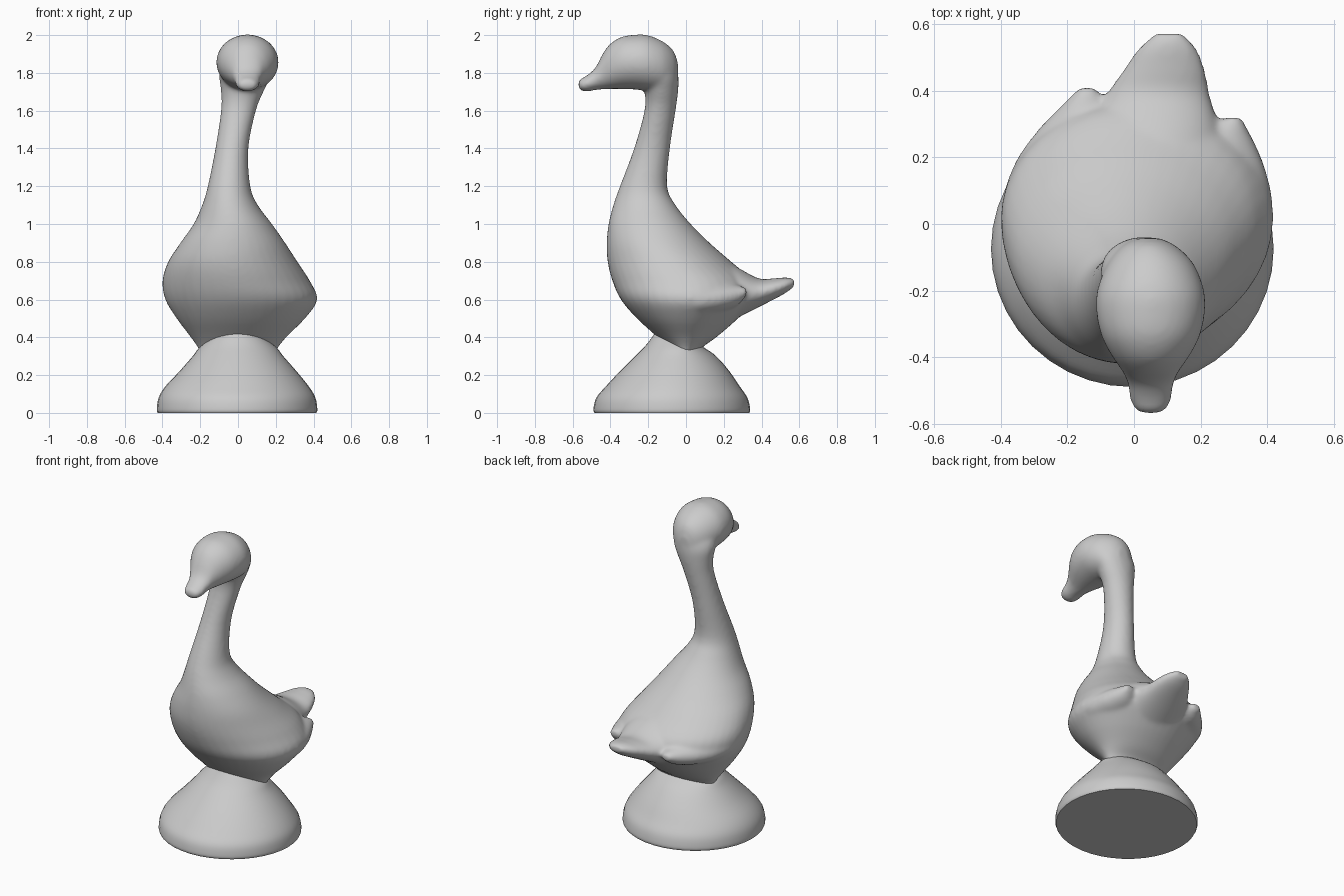
import bpy, bmesh, math

SIDES = 40


def resample(rows, n=4):
    """Smooth Catmull-Rom interpolation through the profile rows."""
    out = []
    for i in range(len(rows) - 1):
        a, b = rows[max(i - 1, 0)], rows[i]
        c, d = rows[i + 1], rows[min(i + 2, len(rows) - 1)]
        for k in range(n):
            t = k / n
            out.append([0.5 * (2 * q + (r - p) * t + (2 * p - 5 * q + 4 * r - s) * t * t
                               + (3 * q - p - 3 * r + s) * t ** 3)
                        for p, q, r, s in zip(a, b, c, d)])
    return out + [list(rows[-1])]


def skin(bm, rings):
    loops = [[bm.verts.new(p) for p in ring] for ring in rings]
    faces = [bm.faces.new(loops[0]), bm.faces.new(loops[-1])]
    for a, b in zip(loops, loops[1:]):
        for i in range(SIDES):
            j = (i + 1) % SIDES
            faces.append(bm.faces.new((a[i], a[j], b[j], b[i])))
    bmesh.ops.recalc_face_normals(bm, faces=faces)


def angles():
    return [2 * math.pi * i / SIDES for i in range(SIDES)]


def stack(bm, rows):
    """Horizontal egg sections: z, front y, widest y, back y, left x, right x."""
    rings = []
    for z, y0, ym, y1, x0, x1 in resample(rows):
        cx, rx = (x0 + x1) / 2, (x1 - x0) / 2
        rings.append([(cx + rx * math.cos(t),
                       ym + math.sin(t) * ((y1 - ym) if math.sin(t) > 0 else (ym - y0)), z)
                      for t in angles()])
    skin(bm, rings)


def along_y(bm, rows):
    """Upright oval sections: y, centre x, centre z, half width, half height."""
    skin(bm, [[(x + rx * math.cos(t), y, z + rz * math.sin(t)) for t in angles()]
              for y, x, z, rx, rz in resample(rows)])


def finish(bm, name, voxel=None):
    me = bpy.data.meshes.new(name)
    bm.to_mesh(me)
    bm.free()
    ob = bpy.data.objects.new(name, me)
    bpy.context.collection.objects.link(ob)
    if voxel:
        rm = ob.modifiers.new("blend", 'REMESH')
        rm.mode, rm.voxel_size, rm.use_smooth_shade = 'VOXEL', voxel, True
        sm = ob.modifiers.new("soften", 'SMOOTH')
        sm.factor, sm.iterations = 0.5, 12
    bpy.ops.object.select_all(action='DESELECT')
    ob.select_set(True)
    bpy.context.view_layer.objects.active = ob
    if voxel:
        bpy.ops.object.shade_smooth()
    else:
        bpy.ops.object.shade_smooth_by_angle(angle=math.radians(50))
    return ob


# Body and neck, widening into the back of the head
goose = bmesh.new()
stack(goose, [
    (0.28, -0.08, 0.00, 0.06, -0.18, 0.18),
    (0.34, -0.09, 0.00, 0.08, -0.21, 0.21),
    (0.40, -0.15, 0.00, 0.16, -0.25, 0.255),
    (0.50, -0.26, 0.00, 0.275, -0.325, 0.355),
    (0.60, -0.345, 0.02, 0.36, -0.385, 0.42),
    (0.70, -0.39, 0.01, 0.35, -0.40, 0.38),
    (0.80, -0.415, -0.06, 0.24, -0.37, 0.315),
    (0.90, -0.42, -0.14, 0.125, -0.305, 0.25),
    (1.00, -0.41, -0.18, 0.025, -0.235, 0.18),
    (1.10, -0.385, -0.21, -0.055, -0.19, 0.105),
    (1.20, -0.35, -0.22, -0.10, -0.16, 0.065),
    (1.40, -0.275, -0.18, -0.085, -0.12, 0.055),
    (1.60, -0.22, -0.14, -0.055, -0.09, 0.095),
    (1.70, -0.22, -0.13, -0.042, -0.09, 0.135),
    (1.78, -0.25, -0.14, -0.040, -0.10, 0.17),
    (1.85, -0.28, -0.18, -0.060, -0.09, 0.18),
    (1.90, -0.28, -0.20, -0.11, -0.04, 0.14),
])

# Head, running forward into the beak
along_y(goose, [
    (-0.042, 0.045, 1.80, 0.03, 0.05),
    (-0.065, 0.045, 1.815, 0.08, 0.10),
    (-0.12, 0.05, 1.833, 0.13, 0.132),
    (-0.20, 0.05, 1.852, 0.161, 0.147),
    (-0.27, 0.05, 1.857, 0.163, 0.145),
    (-0.34, 0.05, 1.853, 0.147, 0.138),
    (-0.40, 0.05, 1.835, 0.115, 0.12),
    (-0.44, 0.05, 1.808, 0.087, 0.095),
    (-0.48, 0.05, 1.768, 0.070, 0.059),
    (-0.525, 0.05, 1.744, 0.063, 0.043),
    (-0.555, 0.05, 1.738, 0.050, 0.032),
    (-0.570, 0.05, 1.738, 0.028, 0.018),
])

# Tail
along_y(goose, [
    (0.10, 0.04, 0.61, 0.26, 0.21),
    (0.25, 0.05, 0.635, 0.22, 0.145),
    (0.38, 0.07, 0.635, 0.16, 0.078),
    (0.46, 0.09, 0.655, 0.125, 0.057),
    (0.525, 0.10, 0.675, 0.09, 0.042),
    (0.572, 0.105, 0.69, 0.045, 0.022),
])

# Folded wings: y, outer edge x, centre z, half width, half height
wings = {
    -1: [(-0.10, 0.34, 0.66, 0.10, 0.08), (0.04, 0.395, 0.65, 0.13, 0.09),
         (0.17, 0.365, 0.635, 0.14, 0.085), (0.27, 0.30, 0.625, 0.12, 0.07),
         (0.35, 0.225, 0.625, 0.075, 0.05), (0.41, 0.165, 0.635, 0.025, 0.02)],
    1: [(-0.10, 0.34, 0.60, 0.10, 0.08), (0.03, 0.415, 0.60, 0.13, 0.09),
        (0.15, 0.40, 0.605, 0.14, 0.085), (0.23, 0.37, 0.615, 0.11, 0.07),
        (0.28, 0.345, 0.625, 0.07, 0.05), (0.32, 0.325, 0.64, 0.025, 0.02)],
}
for side, rows in wings.items():
    along_y(goose, [(y, side * (edge - rx), z, rx, rz) for y, edge, z, rx, rz in rows])
finish(goose, "goose_body", 0.011)

# Pedestal
base = bmesh.new()
stack(base, [
    (0.00, -0.485, -0.075, 0.335, -0.425, 0.415),
    (0.02, -0.49, -0.075, 0.34, -0.43, 0.42),
    (0.08, -0.475, -0.075, 0.325, -0.42, 0.41),
    (0.14, -0.425, -0.07, 0.285, -0.385, 0.375),
    (0.22, -0.35, -0.06, 0.23, -0.31, 0.31),
    (0.30, -0.27, -0.05, 0.16, -0.24, 0.24),
    (0.35, -0.22, -0.04, 0.09, -0.20, 0.20),
    (0.40, -0.18, -0.08, 0.02, -0.13, 0.13),
    (0.44, -0.155, -0.11, -0.06, -0.05, 0.05),
])
finish(base, "pedestal")
